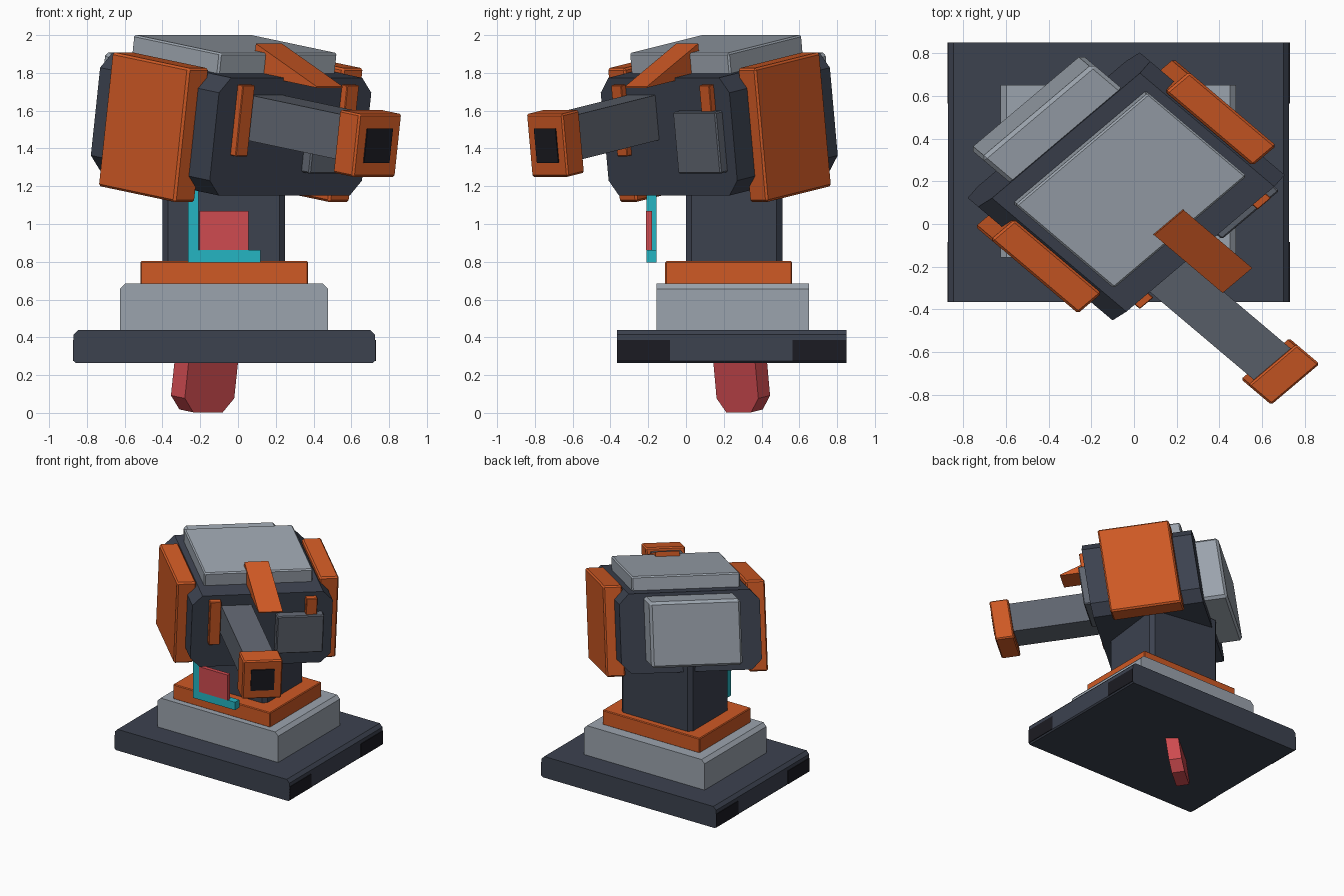
import bpy, bmesh
from math import radians
from mathutils import Matrix, Vector

cube = bpy.data.objects.get("Cube")
if cube:
    bpy.data.objects.remove(cube, do_unlink=True)


def material(name, rgb):
    m = bpy.data.materials.new(name)
    m.use_nodes = True
    m.diffuse_color = (*rgb, 1)
    bsdf = next(n for n in m.node_tree.nodes if n.type == 'BSDF_PRINCIPLED')
    bsdf.inputs["Base Color"].default_value = (*rgb, 1)
    bsdf.inputs["Roughness"].default_value = 0.7
    return m


SLATE = material("dark slate", (0.045, 0.054, 0.078))
LIGHT = material("light grey", (0.33, 0.37, 0.42))
MID = material("mid grey", (0.115, 0.13, 0.16))
ORANGE = material("orange", (0.62, 0.1, 0.018))
RED = material("red", (0.62, 0.07, 0.08))
CYAN = material("cyan", (0.018, 0.46, 0.54))
BLACK = material("black", (0.011, 0.011, 0.016))

WORLD = Matrix.Identity(4)
# Turned and pitched frame of the head: origin at its front face centre
HEAD = (Matrix.Translation((0.278, -0.09, 1.4625))
        @ Matrix.Diagonal((1, 0.845, 1, 1))
        @ Matrix.Rotation(radians(45), 4, 'Z')
        @ Matrix.Rotation(radians(8.5), 4, 'X'))


def finish(name, bm, mat, frame):
    bm.transform(frame)
    bmesh.ops.recalc_face_normals(bm, faces=bm.faces)
    mesh = bpy.data.meshes.new(name)
    bm.to_mesh(mesh)
    bm.free()
    mesh.materials.append(mat)
    obj = bpy.data.objects.new(name, mesh)
    bpy.context.collection.objects.link(obj)
    return obj


def box(name, mat, xs, ys, zs, frame=WORLD, bevel=0, upright_only=False):
    """Box from ranges, with optional chamfered edges."""
    bm = bmesh.new()
    bmesh.ops.create_cube(bm, size=1)
    for v in bm.verts:
        v.co = Vector([r[0] if c < 0 else r[1] for c, r in zip(v.co, (xs, ys, zs))])
    if bevel:
        edges = [e for e in bm.edges if not upright_only
                 or abs(e.verts[0].co.z - e.verts[1].co.z) > 0.001]
        bmesh.ops.bevel(bm, geom=edges, offset=bevel, segments=1, affect='EDGES')
    return finish(name, bm, mat, frame)


def prism(name, mat, points, start, end, frame=WORLD, axis='Y'):
    """Profile pushed along y (points are x, z) or x (points are y, z)."""
    bm = bmesh.new()

    def place(p, d):
        return (p[0], d, p[1]) if axis == 'Y' else (d, p[0], p[1])
    a, b = ([bm.verts.new(place(p, d)) for p in points] for d in (start, end))
    bm.faces.new(a)
    bm.faces.new(b)
    n = len(points)
    for i in range(n):
        j = (i + 1) % n
        bm.faces.new((a[i], a[j], b[j], b[i]))
    return finish(name, bm, mat, frame)


def cut_rect(x0, x1, z0, z1, low, high):
    """Rectangle profile with its bottom and top corners cut."""
    pts = [(x0 + low, z0), (x1 - low, z0)]
    if low:
        pts.append((x1, z0 + low))
    if high:
        pts += [(x1, z1 - high), (x1 - high, z1), (x0 + high, z1), (x0, z1 - high)]
    else:
        pts += [(x1, z1), (x0, z1)]
    if low:
        pts.append((x0, z0 + low))
    return pts


# Stacked base and column
prism("base_plate", SLATE, cut_rect(-0.87, 0.725, 0.265, 0.44, 0.01, 0.025), -0.365, 0.85)
prism("base_step", LIGHT, cut_rect(-0.625, 0.477, 0.44, 0.685, 0, 0.028), -0.157, 0.65)
box("turning_collar", ORANGE, (-0.517, 0.37), (-0.11, 0.562), (0.68, 0.803), bevel=0.006)
box("column", SLATE, (-0.4, 0.25), (0, 0.51), (0.79, 1.36), bevel=0.03, upright_only=True)

# Dark corner pads on both sides of the base
for side, x in (("right", -0.8705), ("left", 0.7255)):
    for end, ys in (("front", (-0.365, -0.085)), ("back", (0.565, 0.85))):
        box(f"{end}_{side}_pad", BLACK, (x - 0.004, x + 0.004), ys, (0.275, 0.385))

# Keel below the base
prism("keel", RED, cut_rect(-0.185, 0.185, -1.535, -1.2, 0.075, 0), 0.395, 0.5, HEAD)

# Bracket and screen in front of the column
box("bracket_post", CYAN, (-0.265, -0.21), (-0.21, -0.155), (0.797, 1.19))
box("bracket_foot", CYAN, (-0.215, 0.12), (-0.21, -0.155), (0.797, 0.862))
box("screen", RED, (-0.205, 0.055), (-0.213, -0.18), (0.862, 1.07))

# Head
prism("head", SLATE, cut_rect(-0.57, 0.57, -0.315, 0.315, 0.08, 0.08), 0, 0.9, HEAD)
box("roof_plate", LIGHT, (-0.44, 0.44), (0.15, 0.81), (0.29, 0.425), HEAD, 0.01)
box("rear_pack", LIGHT, (-0.37, 0.37), (0.88, 1.09), (-0.23, 0.29), HEAD, 0.02)
prism("visor", ORANGE, [(0.232, 0.463), (-0.25, 0.306), (-0.25, 0.299), (0.232, 0.299)],
      -0.098, 0.098, HEAD, axis='X')

# Side armour and front bars, one per side
for side, s in (("right", -1), ("left", 1)):
    box(f"{side}_armour", ORANGE, sorted((s * 0.5, s * 0.657)), (0.158, 0.742),
        (-0.375, 0.342), HEAD, 0.012)
    box(f"{side}_front_bar", ORANGE, sorted((s * 0.345, s * 0.435)), (-0.04, 0.02),
        (-0.1, 0.28), HEAD, 0.004)
box("sensor_box", MID, (0.11, 0.49), (-0.06, 0.02), (-0.19, 0.14), HEAD, 0.008)

# Barrel with muzzle block and bore
box("barrel", MID, (-0.335, -0.09), (-0.75, 0.05), (-0.018, 0.222), HEAD)
box("muzzle", ORANGE, (-0.375, -0.055), (-0.865, -0.71), (-0.087, 0.25), HEAD, 0.01)
box("bore", BLACK, (-0.31, -0.12), (-0.872, -0.863), (-0.01, 0.174), HEAD)
